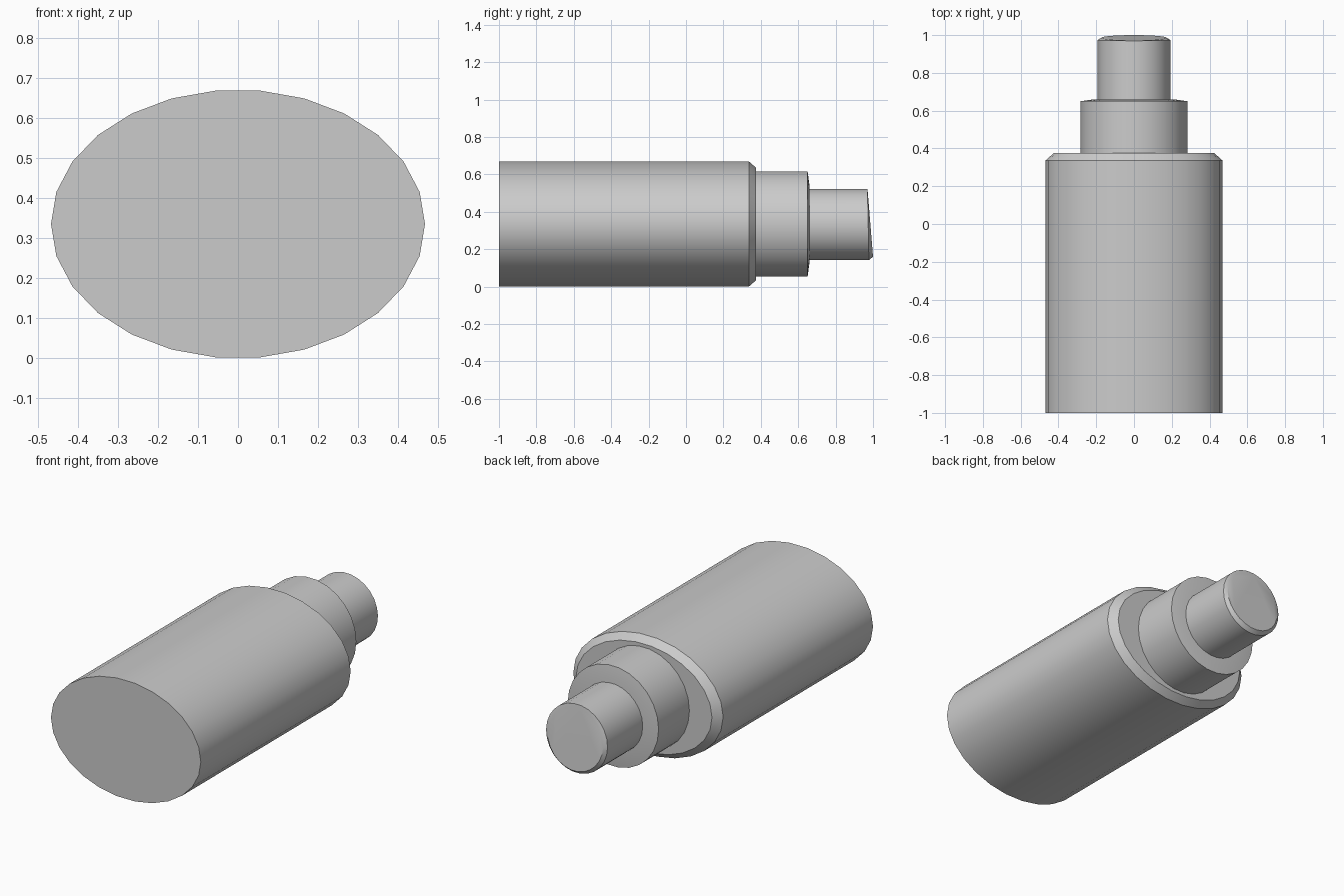
import bpy, bmesh
from math import sin, cos, tau, radians

cube = bpy.data.objects.get("Cube")
if cube:
    bpy.data.objects.remove(cube, do_unlink=True)

SIDES = 26
grey = bpy.data.materials.new("plain grey")
grey.use_nodes = True
colour = (0.6, 0.6, 0.6, 1)
grey.diffuse_color = colour
grey.node_tree.nodes["Principled BSDF"].inputs["Base Color"].default_value = colour


def loft(name, centre_z, rings):
    """Closed solid through rings of (y, x radius, z radius, tilt toward the underside)."""
    bm = bmesh.new()
    loops = []
    for y, rx, rz, tilt in rings:
        angles = [tau * i / SIDES for i in range(SIDES)]
        loops.append([bm.verts.new((rx * cos(a), y - tilt * sin(a), centre_z + rz * sin(a)))
                      for a in angles])
    for low, high in zip(loops, loops[1:]):
        for i in range(SIDES):
            j = (i + 1) % SIDES
            bm.faces.new((low[i], low[j], high[j], high[i]))
    bm.faces.new(loops[0])
    bm.faces.new(loops[-1])
    bmesh.ops.recalc_face_normals(bm, faces=bm.faces)
    mesh = bpy.data.meshes.new(name)
    bm.to_mesh(mesh)
    bm.free()
    mesh.materials.append(grey)
    obj = bpy.data.objects.new(name, mesh)
    bpy.context.collection.objects.link(obj)
    bpy.ops.object.select_all(action="DESELECT")
    obj.select_set(True)
    bpy.context.view_layer.objects.active = obj
    bpy.ops.object.shade_smooth_by_angle(angle=radians(30))
    return obj


# Oval body with a chamfered shoulder
loft("body", 0.335, [(-1, 0.468, 0.336, 0), (0.337, 0.468, 0.336, 0),
                     (0.375, 0.425, 0.303, 0)])

# Round collar with a slightly raised end
loft("collar", 0.335, [(0.36, 0.284, 0.284, 0), (0.65, 0.284, 0.284, 0),
                       (0.66, 0.21, 0.21, 0)])

# Round nozzle with a slanted, softened tip
loft("nozzle", 0.332, [(0.64, 0.192, 0.192, 0), (0.974, 0.192, 0.192, 0.004),
                       (0.986, 0.173, 0.173, 0.014)])
